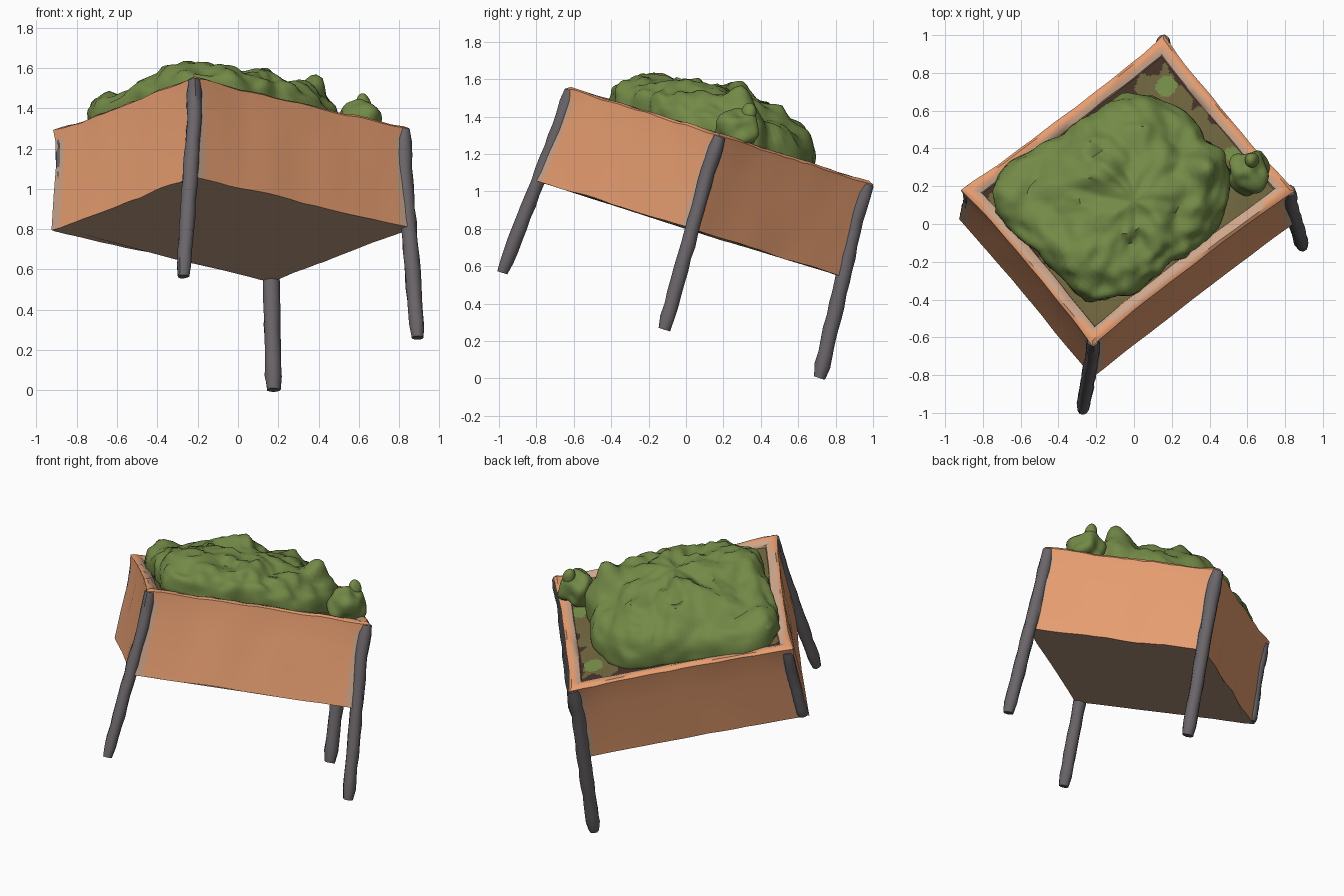
import bpy, bmesh, math, random
from mathutils import Vector, noise

if "Cube" in bpy.data.objects:
    bpy.data.objects.remove(bpy.data.objects["Cube"])

random.seed(4)

def srgb(name, r, g, b):
    f = lambda c: ((c / 255 + 0.055) / 1.055) ** 2.4
    m = bpy.data.materials.new(name)
    m.diffuse_color = (f(r), f(g), f(b), 1)
    m.use_nodes = True
    m.node_tree.nodes["Principled BSDF"].inputs["Base Color"].default_value = m.diffuse_color
    return m

CLAY = srgb("terracotta", 230, 157, 112)
TAN = srgb("worn tan", 205, 165, 138)
BASE = srgb("underside brown", 202, 167, 140)
POST = srgb("grey post", 106, 101, 105)
LEAF = srgb("leaf green", 115, 138, 71)
OLIVE = srgb("olive moss", 107, 98, 60)
SOIL = srgb("dark soil", 66, 48, 38)

# Tilted box frame: U along the long side, V along the short side, W up out of the box
F = Vector((-0.22, -0.63, 1.555))
U = Vector((1.06, 0.81, -0.25)).normalized()
V = Vector((-0.69, 0.81, -0.26))
V = (V - U * V.dot(U)).normalized()
W = U.cross(V)
LU, LV, H = 1.355, 1.09, 0.525

def world(a, b, c):
    return F + U * a + V * b + W * c

def finish(name, bm, mats, angle=40):
    bmesh.ops.recalc_face_normals(bm, faces=bm.faces)
    me = bpy.data.meshes.new(name)
    bm.to_mesh(me)
    bm.free()
    for m in mats:
        me.materials.append(m)
    ob = bpy.data.objects.new(name, me)
    bpy.context.collection.objects.link(ob)
    bpy.ops.object.select_all(action='DESELECT')
    ob.select_set(True)
    bpy.context.view_layer.objects.active = ob
    bpy.ops.object.shade_smooth_by_angle(angle=math.radians(angle))
    return ob

def bridge(bm, r0, r1, rule=lambda i: 0):
    n = len(r0)
    for i in range(n):
        j = (i + 1) % n
        f = bm.faces.new((r0[i], r0[j], r1[j], r1[i]))
        f.material_index = rule(i)

# ---- Planter box: stacked rectangular loops, outside up, over the rim, down inside
STEPS = [0, 0.055] + [0.055 + 0.89 * k / 16 for k in range(1, 17)]
NS = len(STEPS)

def rect_loop(bm, inset, w, flare=0.0, jitter=0.0):
    c = [(inset, inset), (LU - inset, inset), (LU - inset, LV - inset), (inset, LV - inset)]
    verts = []
    for s in range(4):
        p, q = Vector(c[s]), Vector(c[(s + 1) % 4])
        d = (q - p).normalized()
        out = Vector((d.y, -d.x))
        for t in STEPS:
            edge = abs(2 * t - 1)
            off = out * (flare * edge ** 4 - 0.008 * (1 - edge ** 2))
            if t == 0:
                off = (out - d) * flare
            x = p.lerp(q, t) + off
            n = noise.noise(Vector((x.x * 5, x.y * 5, w * 5)))
            dz = jitter * n + random.uniform(-jitter, jitter) * 0.4
            x += out * n * 0.006
            verts.append(bm.verts.new(world(x.x, x.y, w + dz)))
    return verts

bm = bmesh.new()
side_rule = lambda i: 1 if i % NS in (0, NS - 1) else 0
front_rim = lambda i: 1 if i // NS in (0, 3) and 1 < i % NS < NS - 2 else 0
outer = [(-0.02, -H, 0, 0.006), (-0.018, -H + 0.03, 0, 0), (-0.01, -0.35, 0, 0),
         (-0.002, -0.18, 0, 0), (0.002, -0.06, 0.004, 0), (0.0, -0.008, 0.010, 0.008)]
loops = [rect_loop(bm, *o) for o in outer]
for k, (a, b) in enumerate(zip(loops, loops[1:])):
    bridge(bm, a, b, side_rule if k < 4 else lambda i: 0)
crest = rect_loop(bm, 0.014, 0.004, 0.004, 0.008)
rim = rect_loop(bm, 0.04, 0.003, 0, 0.008)
bridge(bm, loops[-1], crest)
bridge(bm, crest, rim, front_rim)
lip = rect_loop(bm, 0.068, -0.012, 0, 0.006)
bridge(bm, rim, lip, lambda i: 1)
inner = rect_loop(bm, 0.078, -0.045)
bridge(bm, lip, inner, lambda i: 1)
f = bm.faces.new(loops[0])
f.material_index = 2
finish("planter_box", bm, [CLAY, TAN, BASE])

# ---- Soil bed: fine grid coloured in patches
bm = bmesh.new()
NU, NV, IN = 110, 90, 0.066
grid = []
for i in range(NU + 1):
    row = []
    for j in range(NV + 1):
        a = IN + (LU - 2 * IN) * i / NU
        b = IN + (LV - 2 * IN) * j / NV
        n = noise.noise(Vector((a * 6, b * 6, 2)))
        row.append(bm.verts.new(world(a, b, -0.024 + 0.008 * n)))
    grid.append(row)
spots = [(0.17, 0.73, 0.055), (0.54, 0.37, 0.05), (-0.62, 0.37, 0.03)]
for i in range(NU):
    for j in range(NV):
        f = bm.faces.new((grid[i][j], grid[i + 1][j], grid[i + 1][j + 1], grid[i][j + 1]))
        c = f.calc_center_median()
        a, b = (c - F).dot(U), (c - F).dot(V)
        n = noise.noise(Vector((a * 12, b * 12, 7)))
        back = min(LV - b, (LU - a) + 0.05, a + 0.04)
        if any(math.hypot(c.x - x, c.y - y) < r + 0.02 * n for x, y, r in spots):
            f.material_index = 2
        elif back < 0.135 + 0.13 * n and b > 0.5:
            f.material_index = 1
finish("soil_bed", bm, [OLIVE, SOIL, LEAF])

# ---- Corner posts: rough rods that run down the corners and splay below the box
def post(name, a, b, length, su, sv, r, top=-0.012):
    bm = bmesh.new()
    rings, n, sides = [], 16, 9
    for k in range(n + 1):
        w = top + (-length - top) * k / n
        s = max(0, (-w - 0.2) / max(length - 0.2, 0.01))
        rr = r * (0.8 if k in (0, n) else 1.0)
        ring = []
        for m in range(sides):
            t = 2 * math.pi * m / sides
            q = rr * random.uniform(0.9, 1.08)
            ring.append(bm.verts.new(world(a + su * s + q * math.cos(t), b + sv * s + q * math.sin(t), w)))
        rings.append(ring)
    for p, q in zip(rings, rings[1:]):
        bridge(bm, p, q)
    bm.faces.new(rings[0])
    bm.faces.new(rings[-1])
    finish(name, bm, [POST], 50)

E = 0.012
post("front_leg", E, E, 1.05, -0.08, -0.005, 0.038)
post("right_leg", LU - E, E, 1.085, 0.07, -0.015, 0.040)
post("back_leg", LU - E, LV - E, 1.078, 0.055, 0.045, 0.042)
post("left_corner_strip", 0.030, LV - 0.012, H - 0.005, -0.01, 0.018, 0.036, -0.03)

# ---- Bush: lumpy mound over a plan outline, steep at the edge
OUT = [(-.74, .2), (-.63, .34), (-.53, .385), (-.38, .48), (-.22, .585), (-.05, .69), (.2, .63),
       (.38, .45), (.48, .38), (.52, .27), (.49, .13), (.44, -.02), (.2, -.19), (.0, -.37),
       (-.25, -.41), (-.36, -.33), (-.5, -.15), (-.72, .05)]
CX, CY = 0.0, 0.12
polar = sorted((math.atan2(y - CY, x - CX), math.hypot(x - CX, y - CY)) for x, y in OUT)
polar = [(polar[-1][0] - 2 * math.pi, polar[-1][1])] + polar + [(polar[0][0] + 2 * math.pi, polar[0][1])]

def radius(t):
    for (t0, r0), (t1, r1) in zip(polar, polar[1:]):
        if t0 <= t <= t1:
            k = (t - t0) / (t1 - t0)
            return 1 / ((1 - k) / r0 + k / r1)

# x, y, height, spread
BUMPS = [(.40, .30, .16, .06), (-.18, .30, .11, .10), (-.69, .16, .06, .05), (-.25, -.08, .06, .12),
         (.1, .1, .04, .1), (-.45, .1, -.03, .08), (-.05, .55, .05, .08), (.27, .25, .02, .07)]

def plane_z(x, y):
    return F.z - (W.x * (x - F.x) + W.y * (y - F.y)) / W.z

bm = bmesh.new()
NT, NR = 110, 26
rings = []
for k in range(1, NR + 1):
    ph = 0.5 * math.pi * k / (NR - 4)
    r = math.sin(ph) ** 0.9
    drop = math.cos(ph)
    prof = max(drop, 0) ** 0.65
    ring = []
    for m in range(NT):
        t = -math.pi + 2 * math.pi * (m + 0.5) / NT
        R = radius(t) * r
        x, y = CX + R * math.cos(t), CY + R * math.sin(t)
        h = 0.22 + 0.06 * (y - 0.1)
        h += sum(b * math.exp(-((x - p) ** 2 + (y - q) ** 2) / (2 * s * s)) for p, q, b, s in BUMPS)
        z = plane_z(x, y) + h * prof + (0.17 * drop if drop < 0 else 0) - 0.005
        p = Vector((x, y, z))
        n1 = noise.noise(p * 6.5)
        n2 = noise.noise(p * 15 + Vector((3, 1, 2)))
        d = Vector((math.cos(t) * r * 0.45, math.sin(t) * r * 0.45, 0.9 * prof + 0.1))
        ring.append(bm.verts.new(p + d * (0.06 * n1 + 0.03 * n2)))
    rings.append(ring)
for a, b in zip(rings, rings[1:]):
    bridge(bm, a, b)
top = bm.verts.new(sum((v.co for v in rings[0]), Vector()) / NT)
for m in range(NT):
    bm.faces.new((rings[0][m], rings[0][(m + 1) % NT], top))
bm.faces.new(rings[-1])
finish("bush", bm, [LEAF], 45)

# ---- Side clump with its bud, and a small clump at the left corner
for i, (x, y, h, r, tall) in enumerate([(.605, .275, .05, .11, 1.0), (.625, .335, .165, .036, 1.4),
                                        (-.68, .16, .07, .06, 1.0)]):
    bm = bmesh.new()
    bmesh.ops.create_icosphere(bm, subdivisions=4, radius=r)
    c = Vector((x, y, plane_z(x, y) + h))
    for v in bm.verts:
        k = 1 + 0.35 * noise.noise((v.co + c) * 12)
        v.co = c + Vector((v.co.x, v.co.y, v.co.z * tall)) * k
    finish("leaf_clump_%d" % (i + 1), bm, [LEAF], 60)
